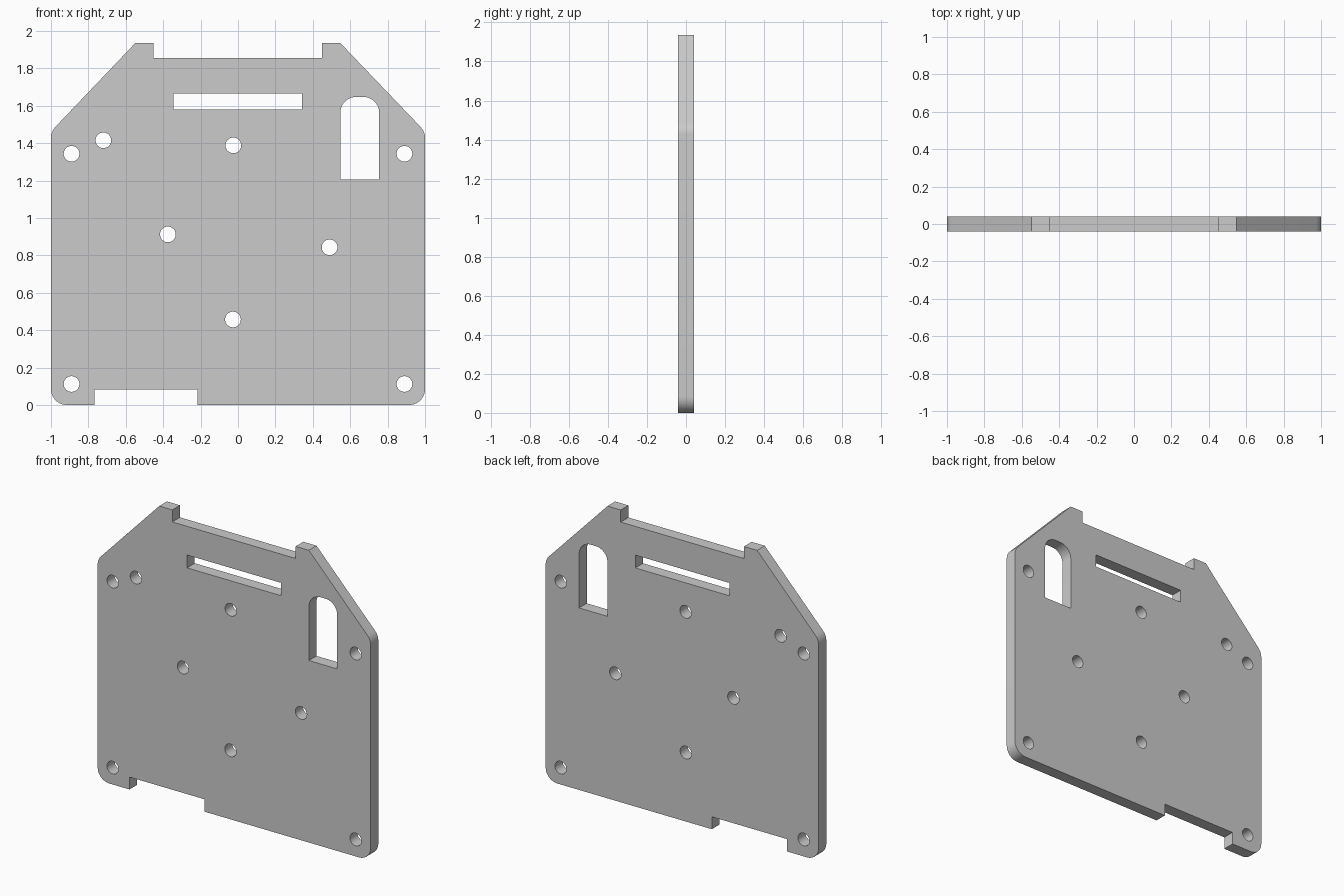
import bpy, bmesh, math
from mathutils import Vector, Matrix

cube = bpy.data.objects.get("Cube")
if cube:
    bpy.data.objects.remove(cube, do_unlink=True)

HALF_THICKNESS = 0.04
HOLE_RADIUS = 0.042


def rounded(corners, steps=10):
    """Outline from (x, z, fillet radius) corners."""
    pts = []
    n = len(corners)
    for i, (x, z, r) in enumerate(corners):
        p = Vector((x, z))
        if r == 0:
            pts.append(p)
            continue
        to_prev = (Vector(corners[i - 1][:2]) - p).normalized()
        to_next = (Vector(corners[(i + 1) % n][:2]) - p).normalized()
        half = to_prev.angle(to_next) / 2
        centre = p + (to_prev + to_next).normalized() * r / math.sin(half)
        start = p + to_prev * r / math.tan(half) - centre
        end = p + to_next * r / math.tan(half) - centre
        sweep = start.angle_signed(end)
        for k in range(steps + 1):
            pts.append(centre + Matrix.Rotation(-sweep * k / steps, 2) @ start)
    return pts


def circle(x, z, r, sides=32):
    return [Vector((x + r * math.cos(math.tau * k / sides),
                    z + r * math.sin(math.tau * k / sides))) for k in range(sides)]


def plate(name, loops):
    """Extrude the first loop, with the other loops as openings."""
    curve = bpy.data.curves.new(name, "CURVE")
    curve.dimensions = "2D"
    curve.fill_mode = "BOTH"
    curve.extrude = HALF_THICKNESS
    for loop in loops:
        spline = curve.splines.new("POLY")
        spline.points.add(len(loop) - 1)
        for point, p in zip(spline.points, loop):
            point.co = (p.x, p.y, 0, 1)
        spline.use_cyclic_u = True
    obj = bpy.data.objects.new(name, curve)
    bpy.context.collection.objects.link(obj)
    bpy.ops.object.select_all(action="DESELECT")
    obj.select_set(True)
    bpy.context.view_layer.objects.active = obj
    bpy.ops.object.convert(target="MESH")
    obj = bpy.context.object

    # Stand upright and weld the caps to the walls
    bm = bmesh.new()
    bm.from_mesh(obj.data)
    bm.transform(Matrix.Rotation(math.pi / 2, 4, "X"))
    bmesh.ops.remove_doubles(bm, verts=bm.verts, dist=0.0001)
    bmesh.ops.recalc_face_normals(bm, faces=bm.faces)
    bm.to_mesh(obj.data)
    bm.free()
    bpy.ops.object.shade_smooth_by_angle(angle=math.radians(30))
    return obj


# Outer edge with bottom notch, sloped shoulders and two top tabs
outline = rounded([
    (-1, 0, 0.085), (-0.767, 0, 0), (-0.767, 0.082, 0), (-0.217, 0.082, 0),
    (-0.217, 0, 0), (1, 0, 0.085), (1, 1.462, 0.09), (0.547, 1.935, 0),
    (0.45, 1.935, 0), (0.45, 1.855, 0), (-0.453, 1.855, 0),
    (-0.453, 1.935, 0), (-0.549, 1.935, 0), (-1, 1.462, 0.09),
])

# Horizontal slot and round-topped window
slot = rounded([(-0.345, 1.58, 0), (0.343, 1.58, 0),
                (0.343, 1.665, 0), (-0.345, 1.665, 0)])
window = rounded([(0.547, 1.205, 0), (0.755, 1.205, 0),
                  (0.755, 1.647, 0.085), (0.547, 1.647, 0.085)])

# Corner fixing holes and inner mounting holes
centres = [(side * 0.89, z) for side in (-1, 1) for z in (0.112, 1.343)]
centres += [(-0.72, 1.415), (-0.025, 1.388), (-0.375, 0.912),
            (0.49, 0.843), (-0.027, 0.457)]
holes = [circle(x, z, HOLE_RADIUS) for x, z in centres]

plate("mounting_plate", [outline, slot, window] + holes)
